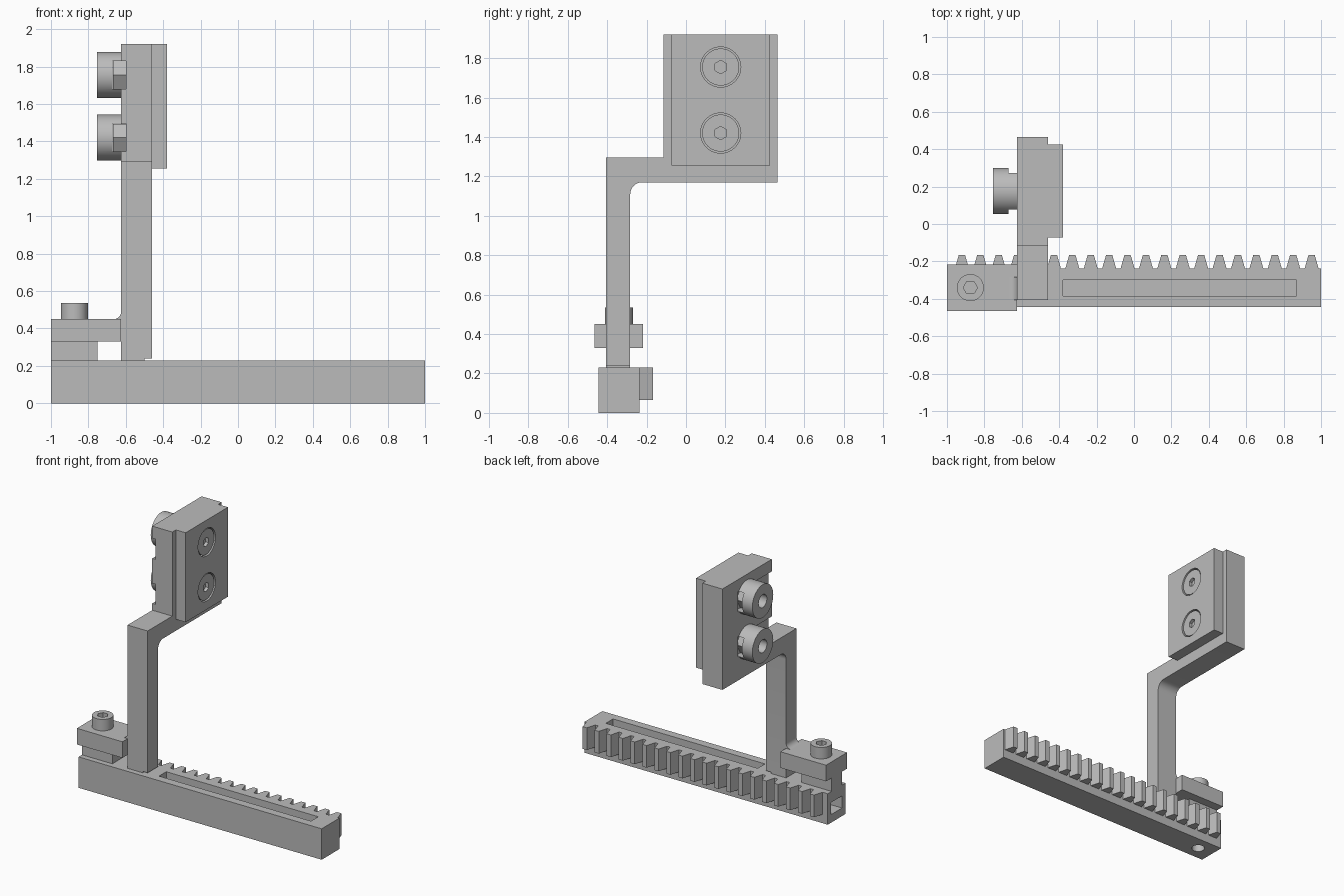
import bpy, bmesh, math
from mathutils import Vector, Matrix

if "Cube" in bpy.data.objects:
    bpy.data.objects.remove(bpy.data.objects["Cube"])

grey = bpy.data.materials.new("matte_grey")
grey.diffuse_color = (0.5, 0.5, 0.5, 1)
grey.use_nodes = True
grey.node_tree.nodes["Principled BSDF"].inputs["Base Color"].default_value = grey.diffuse_color


def finish(name, bm):
    bmesh.ops.recalc_face_normals(bm, faces=bm.faces[:])
    me = bpy.data.meshes.new(name)
    bm.to_mesh(me)
    bm.free()
    me.materials.append(grey)
    ob = bpy.data.objects.new(name, me)
    bpy.context.collection.objects.link(ob)
    return ob


def box(name, x0, x1, y0, y1, z0, z1):
    bm = bmesh.new()
    bmesh.ops.create_cube(bm, size=1)
    for v in bm.verts:
        v.co = Vector(((x0, x1)[v.co.x > 0], (y0, y1)[v.co.y > 0], (z0, z1)[v.co.z > 0]))
    return finish(name, bm)


def prism(name, pts, axis, a, b):
    """Extrude a 2D outline from a to b: along x (yz), y (xz) or z (xy)."""
    put = {'x': lambda p, t: (t, p[0], p[1]),
           'y': lambda p, t: (p[0], t, p[1]),
           'z': lambda p, t: (p[0], p[1], t)}[axis]
    bm = bmesh.new()
    face = bm.faces.new([bm.verts.new(put(p, a)) for p in pts])
    ext = bmesh.ops.extrude_face_region(bm, geom=[face])
    shift = Vector(put((0, 0), b - a))
    for v in ext['geom']:
        if isinstance(v, bmesh.types.BMVert):
            v.co += shift
    return finish(name, bm)


def disc(name, c, r, axis, a, b, n=48, turn=0.0):
    pts = [(c[0] + r * math.cos(turn + math.tau * i / n),
            c[1] + r * math.sin(turn + math.tau * i / n)) for i in range(n)]
    return prism(name, pts, axis, a, b)


def arc(cx, cy, r, a0, a1, n=8):
    return [(cx + r * math.cos(math.radians(a0 + (a1 - a0) * i / n)),
             cy + r * math.sin(math.radians(a0 + (a1 - a0) * i / n))) for i in range(n + 1)]


def cut(ob, *cutters):
    for c in cutters:
        m = ob.modifiers.new("cut", 'BOOLEAN')
        m.operation, m.solver, m.object = 'DIFFERENCE', 'EXACT', c
        bpy.context.view_layer.objects.active = ob
        bpy.ops.object.modifier_apply(modifier=m.name)
        bpy.data.objects.remove(c)
    return ob


# Rack body: top slot, nut pocket in the left end, bolt hole from below
rack = box("rack_body", -1, 1, -0.445, -0.237, 0, 0.23)
cut(rack,
    box("slot_cut", -0.38, 0.87, -0.385, -0.30, 0.15, 0.3),
    box("pocket_cut", -1.1, -0.79, -0.405, -0.275, 0.06, 0.15),
    disc("hole_cut", (-0.875, -0.34), 0.045, 'z', -0.1, 0.1))

# Rack teeth
for i in range(20):
    x = -0.92 + i * 0.0984
    prism("rack_tooth", [(x - 0.038, -0.24), (x - 0.017, -0.167),
                         (x + 0.017, -0.167), (x + 0.038, -0.24)], 'z', 0.065, 0.23)

# Clamp at the left end, with its bolt
box("clamp_spacer", -1, -0.75, -0.405, -0.283, 0.23, 0.33)
box("clamp_plate", -1, -0.625, -0.465, -0.217, 0.33, 0.45)
cut(disc("clamp_bolt_head", (-0.875, -0.34), 0.072, 'z', 0.45, 0.535),
    disc("socket_cut", (-0.875, -0.34), 0.038, 'z', 0.49, 0.6, 6))
disc("clamp_bolt_shaft", (-0.875, -0.34), 0.04, 'z', 0.07, 0.45, 24)
disc("clamp_nut", (-0.875, -0.34), 0.07, 'z', 0.08, 0.14, 6)

# Fillet between clamp plate and arm, and the foot under the arm
prism("arm_fillet", [(-0.62, 0.45)] + arc(-0.665, 0.49, 0.04, -90, 0) + [(-0.62, 0.49)],
      'y', -0.405, -0.283)
box("arm_foot", -0.625, -0.5, -0.405, -0.283, 0.225, 0.24)

# Cranked arm with the head block in one outline
arm = prism("arm_and_head",
            [(-0.405, 0.24), (-0.283, 0.24)] + arc(-0.223, 1.11, 0.06, 180, 90) +
            [(0.465, 1.17), (0.465, 1.92), (-0.115, 1.92), (-0.115, 1.295), (-0.405, 1.295)],
            'x', -0.625, -0.46)
pad = box("mounting_pad", -0.46, -0.38, -0.073, 0.425, 1.255, 1.92)

# Two fixing screws: slotted boss and nut at the left, screw head in the pad
cy = 0.176
for cz in (1.42, 1.755):
    c = (cy, cz)
    z0, z1 = cz - 0.075, cz + 0.075
    cut(arm, box("channel_cut", -0.7, -0.60, -0.2, cy + 0.105, z0, z1))
    boss = disc("screw_boss", c, 0.123, 'x', -0.755, -0.625)
    cut(boss,
        box("nut_slot_cut", -0.67, -0.5, -0.2, 0.5, z0, z1),
        disc("boss_hole_cut", c, 0.048, 'x', -0.8, -0.6, 32))
    cut(disc("hex_nut", c, 0.0855, 'x', -0.668, -0.60, 6),
        disc("nut_hole_cut", c, 0.045, 'x', -0.7, -0.62, 32))
    cut(pad, disc("bore_cut", c, 0.102, 'x', -0.42, -0.3))
    cut(disc("screw_head", c, 0.094, 'x', -0.42, -0.386),
        disc("socket_cut", c, 0.034, 'x', -0.41, -0.3, 6, math.pi / 6))

# Smooth round surfaces, keep edges sharp
bpy.ops.object.select_all(action='DESELECT')
for ob in bpy.context.scene.objects:
    ob.select_set(True)
bpy.context.view_layer.objects.active = rack
bpy.ops.object.shade_smooth_by_angle(angle=math.radians(30))
